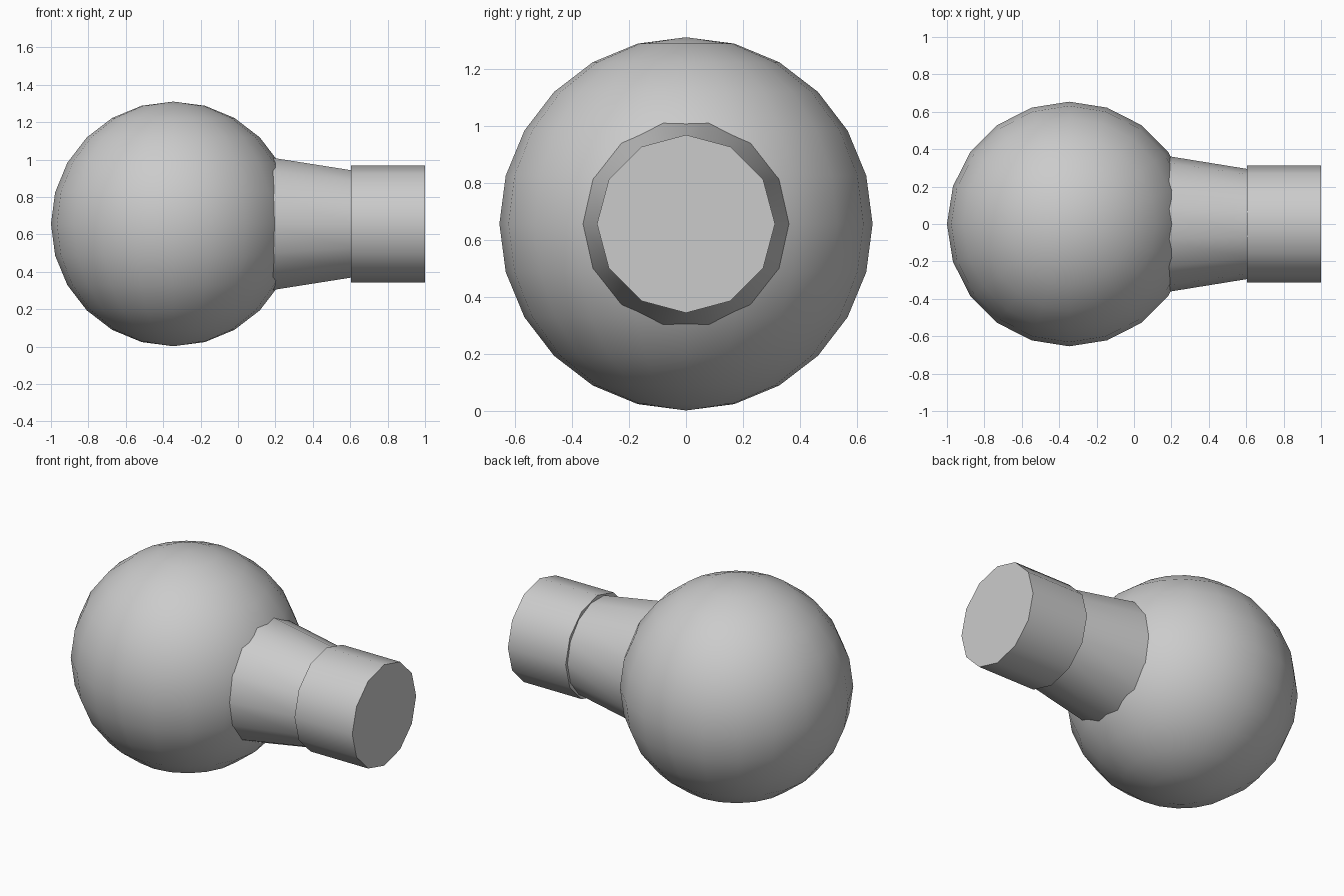
import bpy, bmesh
from math import sin, cos, tau, radians

if "Cube" in bpy.data.objects:
    bpy.data.objects.remove(bpy.data.objects["Cube"])

AXIS_Z = 0.656  # height of the common horizontal axis


def smooth(obj):
    bpy.ops.object.select_all(action='DESELECT')
    obj.select_set(True)
    bpy.context.view_layer.objects.active = obj
    bpy.ops.object.shade_smooth_by_angle(angle=radians(40))


def tube_along_x(name, sides, x0, r0, x1, r1):
    """Capped frustum along x, first corner on the +y side."""
    bm = bmesh.new()
    rings = [[bm.verts.new((x, r * cos(tau * i / sides), AXIS_Z + r * sin(tau * i / sides)))
              for i in range(sides)] for x, r in ((x0, r0), (x1, r1))]
    a, b = rings
    for i in range(sides):
        j = (i + 1) % sides
        bm.faces.new((a[i], a[j], b[j], b[i]))
    bm.faces.new(a)
    bm.faces.new(b)
    bmesh.ops.recalc_face_normals(bm, faces=bm.faces)
    mesh = bpy.data.meshes.new(name)
    bm.to_mesh(mesh)
    bm.free()
    obj = bpy.data.objects.new(name, mesh)
    bpy.context.collection.objects.link(obj)
    smooth(obj)


# Round globe
bpy.ops.mesh.primitive_uv_sphere_add(segments=20, ring_count=12, radius=0.654,
                                     location=(-0.346, 0, AXIS_Z))
globe = bpy.context.object
globe.name = "globe"
smooth(globe)

# Tapered neck, sunk a little into the globe and the base
tube_along_x("neck", 14, 0.12, 0.373, 0.62, 0.292)

# Cylindrical base
tube_along_x("base", 12, 0.605, 0.312, 1.0, 0.312)
